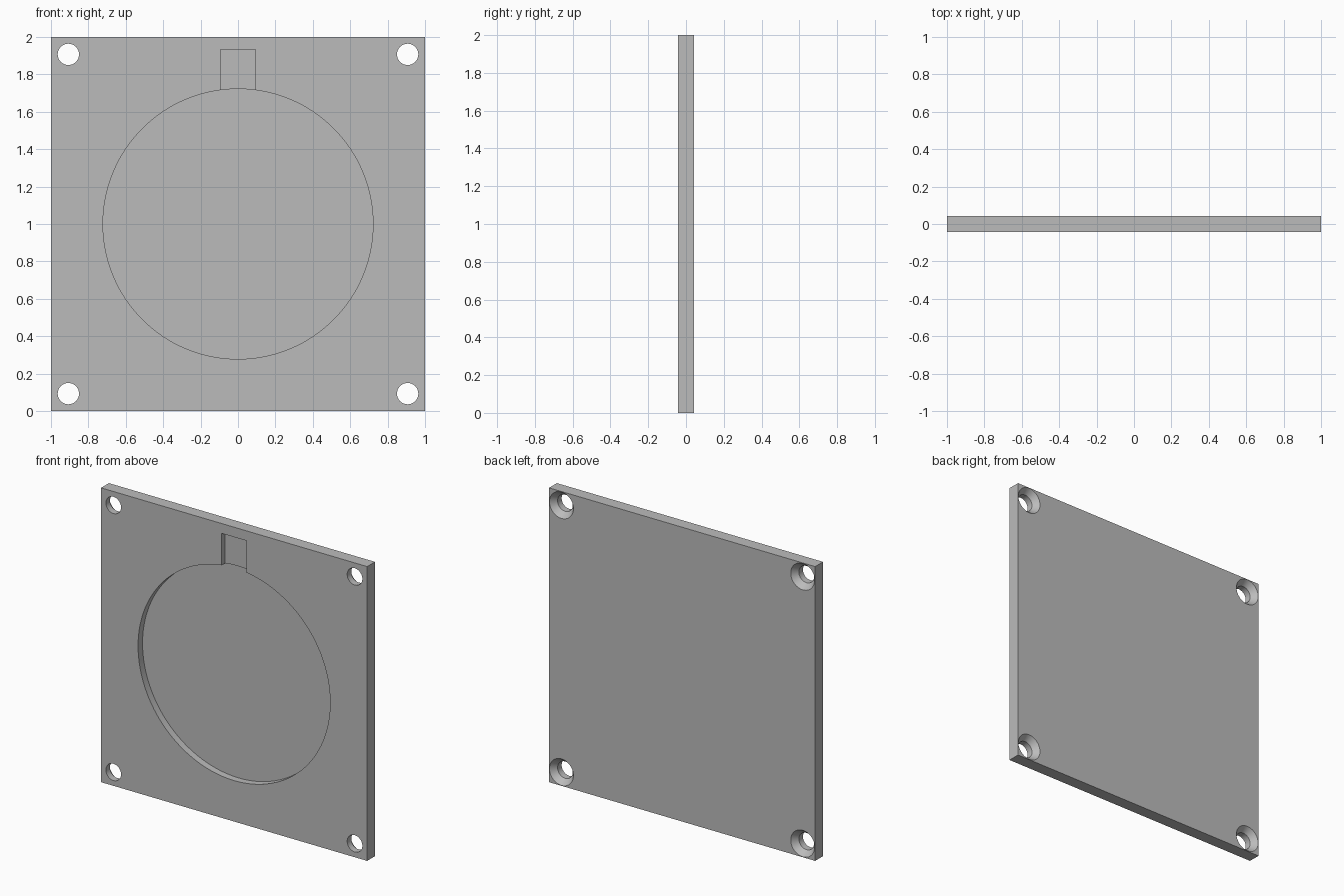
import bpy, bmesh, math
from mathutils import Matrix

default = bpy.data.objects.get("Cube")
if default:
    bpy.data.objects.remove(default, do_unlink=True)

HALF_T = 0.042        # half the plate thickness
HOLE = 0.907          # hole offset from the plate centre
OVER = 0.02           # how far cutters stick out of the plate

grey = bpy.data.materials.new("plain grey")
grey.use_nodes = True
grey.diffuse_color = (0.5, 0.5, 0.5, 1)
grey.node_tree.nodes["Principled BSDF"].inputs["Base Color"].default_value = grey.diffuse_color


def finish(name, bm):
    bmesh.ops.recalc_face_normals(bm, faces=bm.faces)
    mesh = bpy.data.meshes.new(name)
    bm.to_mesh(mesh)
    bm.free()
    mesh.materials.append(grey)
    obj = bpy.data.objects.new(name, mesh)
    bpy.context.collection.objects.link(obj)
    return obj


def box(name, x, y, z):
    """Box from (low, high) ranges."""
    bm = bmesh.new()
    bmesh.ops.create_cube(bm, size=1)
    for v in bm.verts:
        v.co = [a + (b - a) * (c + 0.5) for (a, b), c in zip((x, y, z), v.co)]
    return finish(name, bm)


def turned(name, profile, x, z, segments):
    """Solid turned about the y direction from (radius, y) points."""
    bm = bmesh.new()
    rings = []
    for r, y in profile:
        rings.append([bm.verts.new((x + r * math.cos(a), y, z + r * math.sin(a)))
                      for a in (math.tau * i / segments for i in range(segments))])
    for low, high in zip(rings, rings[1:]):
        for i in range(segments):
            j = (i + 1) % segments
            bm.faces.new((low[i], low[j], high[j], high[i]))
    bm.faces.new(rings[0])
    bm.faces.new(rings[-1])
    return finish(name, bm)


# Square plate
plate = box("plate", (-1, 1), (-HALF_T, HALF_T), (0, 2))

# Round pocket in the front and the shallower notch above it
front = -HALF_T - OVER
cutters = [
    turned("pocket_cutter", [(0.722, front), (0.722, -HALF_T + 0.048)], 0, 1, 128),
    box("notch_cutter", (-0.094, 0.094), (front, -HALF_T + 0.038), (1.6, 1.933)),
]

# Corner screw holes, countersunk from the back
sink = [(0.057, front), (0.057, HALF_T - 0.04), (0.09, HALF_T), (0.09, HALF_T + OVER)]
for sx in (-1, 1):
    for sz in (-1, 1):
        cutters.append(turned("screw_hole_cutter", sink, sx * HOLE, 1 + sz * HOLE, 48))

for cutter in cutters:
    cutter.hide_render = True
    mod = plate.modifiers.new(cutter.name, 'BOOLEAN')
    mod.operation = 'DIFFERENCE'
    mod.solver = 'EXACT'
    mod.object = cutter

# Bake the cuts and drop the cutters
bpy.context.view_layer.update()
graph = bpy.context.evaluated_depsgraph_get()
plate.data = bpy.data.meshes.new_from_object(plate.evaluated_get(graph))
plate.modifiers.clear()
for cutter in cutters:
    bpy.data.objects.remove(cutter, do_unlink=True)

# Smooth round walls, sharp rims
bpy.ops.object.select_all(action='DESELECT')
plate.select_set(True)
bpy.context.view_layer.objects.active = plate
bpy.ops.object.shade_smooth_by_angle(angle=math.radians(25))
